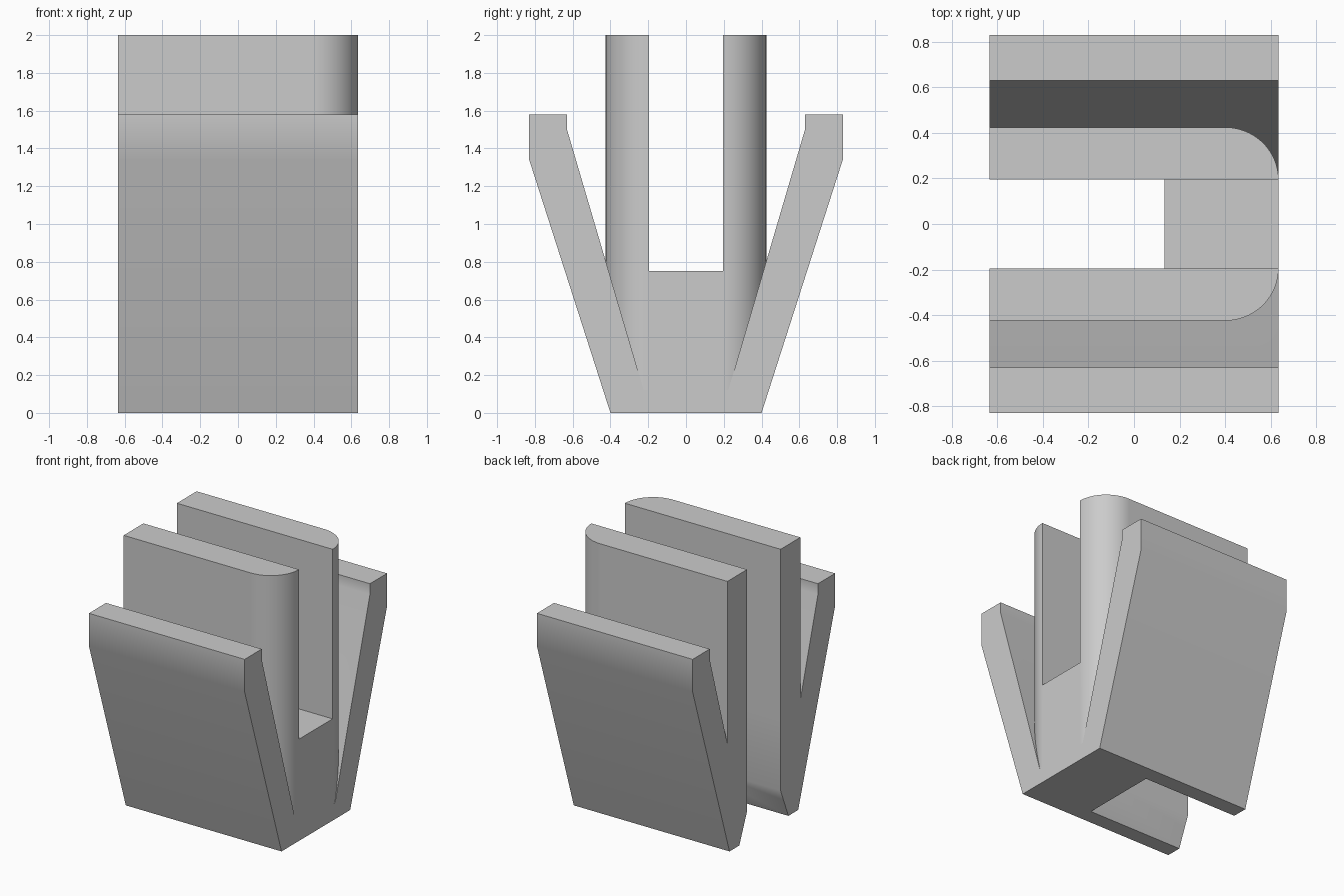
import bpy, bmesh, math

cube = bpy.data.objects.get("Cube")
if cube:
    bpy.data.objects.remove(cube, do_unlink=True)

grey = bpy.data.materials.new("plain_grey")
grey.use_nodes = True
COLOUR = (0.6, 0.6, 0.6, 1)
grey.diffuse_color = COLOUR
grey.node_tree.nodes["Principled BSDF"].inputs["Base Color"].default_value = COLOUR

HALF = 0.635      # half length along x
SLOT = 0.195      # half width of the central slot
WALL = 0.425      # outer face of the upright walls


def prism(name, points, offset):
    """Extrude a closed outline of 3D points along an offset."""
    bm = bmesh.new()
    face = bm.faces.new([bm.verts.new(p) for p in points])
    grown = bmesh.ops.extrude_face_region(bm, geom=[face])
    bmesh.ops.translate(bm, vec=offset,
                        verts=[g for g in grown["geom"] if isinstance(g, bmesh.types.BMVert)])
    bmesh.ops.recalc_face_normals(bm, faces=bm.faces)
    mesh = bpy.data.meshes.new(name)
    bm.to_mesh(mesh)
    bm.free()
    mesh.materials.append(grey)
    obj = bpy.data.objects.new(name, mesh)
    bpy.context.collection.objects.link(obj)
    return obj


def side_profile(name, half, x0, x1):
    """Mirror half a y-z outline and extrude it along x."""
    outline = half + [(-y, z) for y, z in reversed(half)]
    return prism(name, [(x0, y, z) for y, z in outline], (x1 - x0, 0, 0))


def combine(target, tool, operation):
    tool.hide_render = True
    mod = target.modifiers.new(operation.title(), "BOOLEAN")
    mod.operation, mod.object, mod.solver = operation, tool, "EXACT"
    bpy.context.view_layer.objects.active = target
    bpy.ops.object.modifier_apply(modifier=mod.name)
    bpy.data.objects.remove(tool, do_unlink=True)


# Splayed outer flanges joined by a low floor
clip = side_profile("clip_body", [(0.40, 0), (0.83, 1.34), (0.83, 1.58),
                                  (0.63, 1.58), (0.63, 1.50), (0.224, 0.12)], -HALF, HALF)

# Upright core with two rounded corners at the closed end
STEPS = 20
RADIUS_X = 0.235
arc = [(HALF - RADIUS_X + RADIUS_X * math.sin(a), SLOT + (WALL - SLOT) * math.cos(a))
       for a in (math.pi / 2 * i / STEPS for i in range(STEPS + 1))]
plan = [(-HALF, WALL)] + arc
plan += [(x, -y) for x, y in reversed(plan)]
combine(clip, prism("core", [(x, y, 0.1) for x, y in plan], (0, 0, 1.9)), "UNION")

# Open slot with a flared lower mouth
mouth = [(0.305, -0.05), (0.286, 0), (SLOT, 0.22), (SLOT, 2.1)]
combine(clip, side_profile("slot_cutter", mouth, -0.7, 0.135), "DIFFERENCE")

# Upper channel above the bridge
channel = [(SLOT, 0.75), (SLOT, 2.2)]
combine(clip, side_profile("channel_cutter", channel, -0.8, 0.8), "DIFFERENCE")

# Smooth the curved corners, keep the hard edges
bpy.ops.object.select_all(action="DESELECT")
clip.select_set(True)
bpy.context.view_layer.objects.active = clip
bpy.ops.object.shade_smooth_by_angle(angle=math.radians(30))
weighted = clip.modifiers.new("Weighted Normals", "WEIGHTED_NORMAL")
weighted.keep_sharp = True
